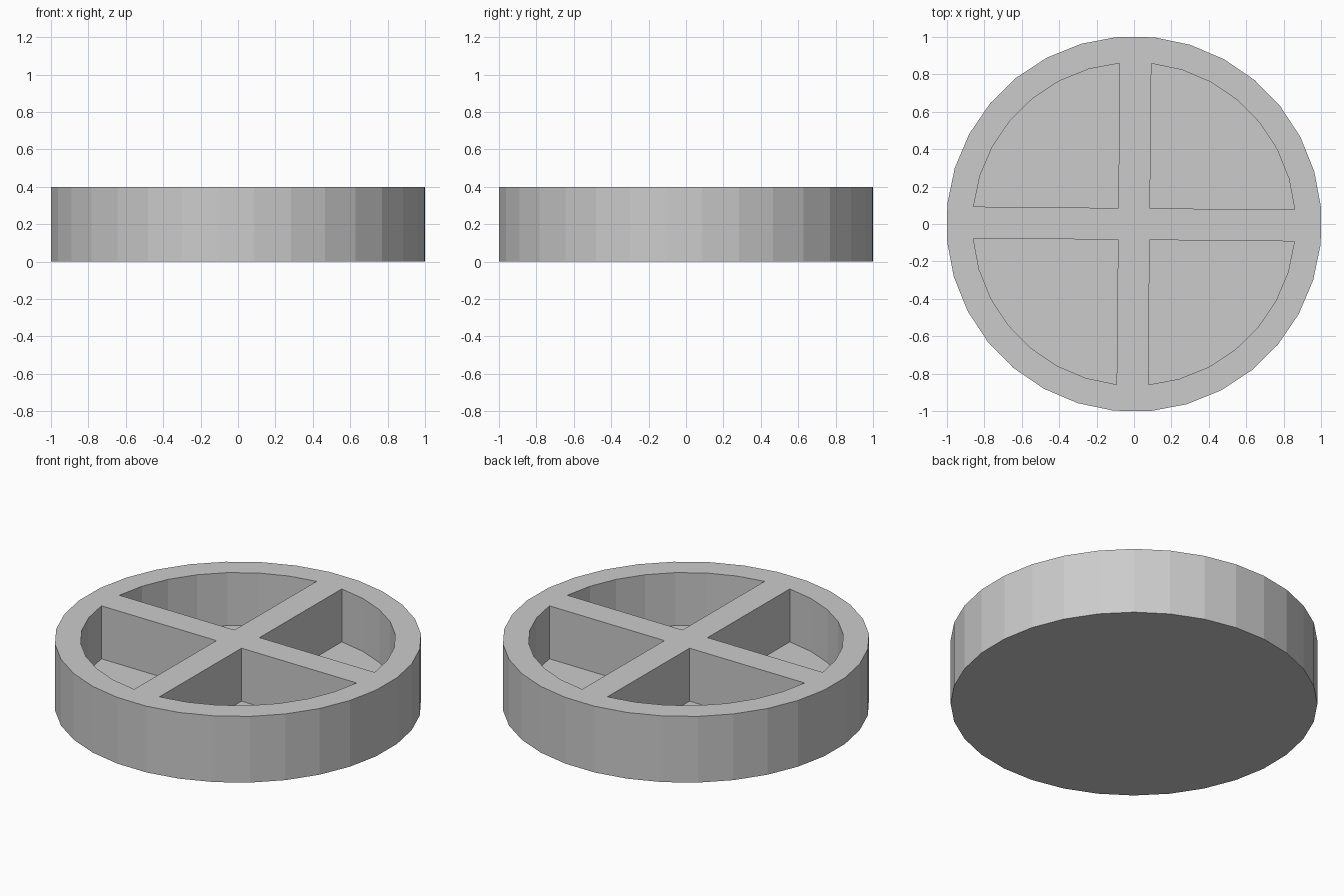
import bpy, bmesh
from math import cos, sin, radians, sqrt

if "Cube" in bpy.data.objects:
    bpy.data.objects.remove(bpy.data.objects["Cube"])

SIDES = 32
R_OUT, R_IN = 1.004, 0.863
HEIGHT, FLOOR = 0.40, 0.08
STEP = 360 / SIDES
TWIST = -0.55                                  # slight clockwise turn of the whole wheel
HALF = R_IN * sin(radians(STEP / 2))           # half width of a spoke

bm = bmesh.new()


def vert(r, deg, z):
    a = radians(deg + TWIST)
    return bm.verts.new((r * cos(a), r * sin(a), z))


def ring(r, z):
    return [vert(r, STEP * (k + 0.5), z) for k in range(SIDES)]


def bridge(a, b):
    for i in range(len(a)):
        j = (i + 1) % len(a)
        bm.faces.new((a[i], a[j], b[j], b[i]))


# Outer wall, base and top rim
base, top, rim = ring(R_OUT, 0), ring(R_OUT, HEIGHT), ring(R_IN, HEIGHT)
bm.faces.new(base[::-1])
bridge(base, top)
bridge(top, rim)

# Hub and four spokes
hub = [vert(HALF * sqrt(2), 45 + 90 * q, HEIGHT) for q in range(4)]
bm.faces.new(hub)
for q in range(4):
    bm.faces.new((rim[8 * q - 1], rim[8 * q], hub[q], hub[q - 1]))

# Four sunken pockets
for q in range(4):
    edge = [hub[q]] + rim[8 * q:8 * q + 8]
    low = [bm.verts.new((v.co.x, v.co.y, FLOOR)) for v in edge]
    bridge(edge, low)
    bm.faces.new(low)

bmesh.ops.recalc_face_normals(bm, faces=bm.faces)
mesh = bpy.data.meshes.new("divided_dish")
bm.to_mesh(mesh)
bm.free()
bpy.context.collection.objects.link(bpy.data.objects.new("divided_dish", mesh))
